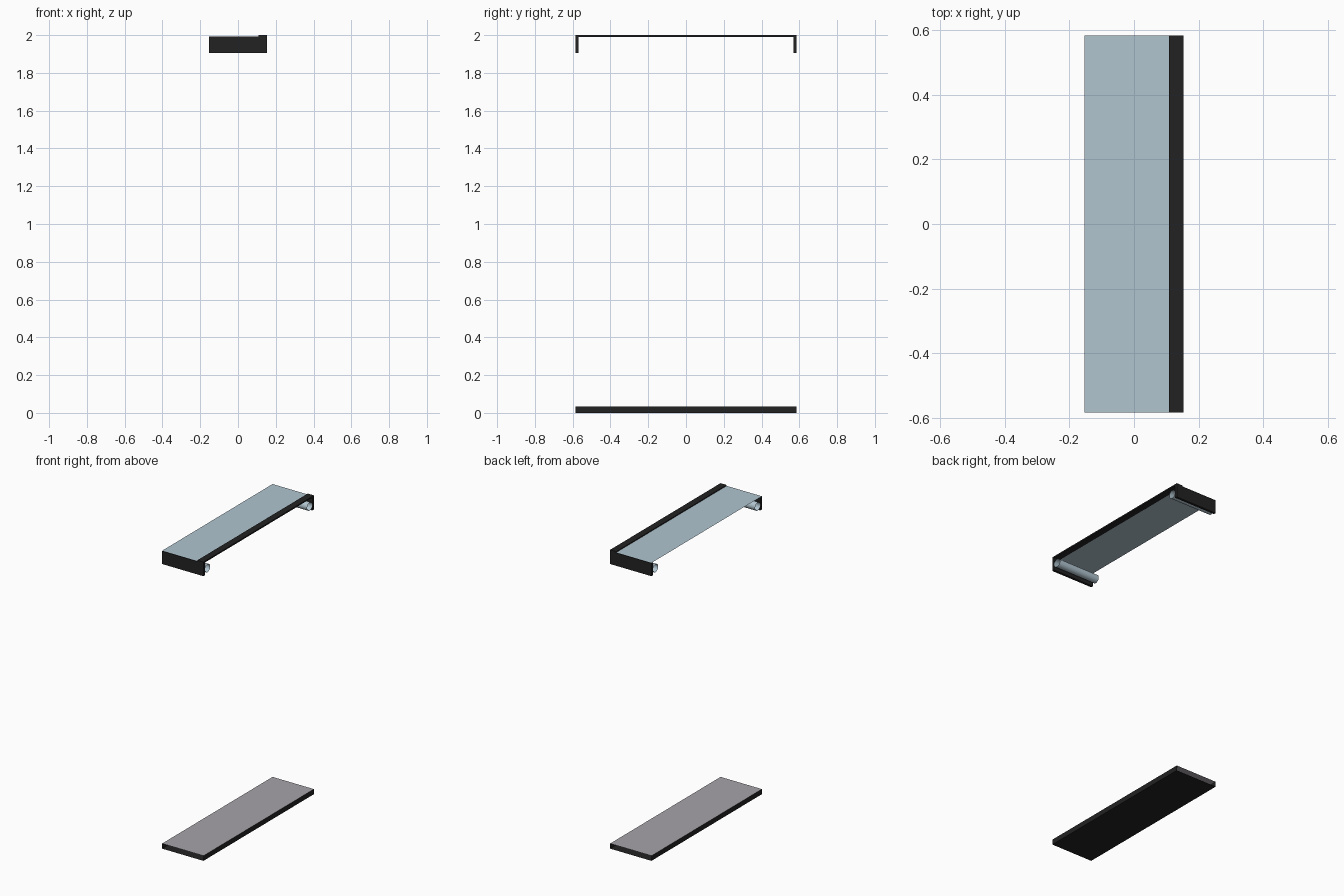
import bpy, bmesh, math

if "Cube" in bpy.data.objects:
    bpy.data.objects.remove(bpy.data.objects["Cube"])

HX, HY = 0.153, 0.584   # half width and half length


def material(name, rgb):
    m = bpy.data.materials.new(name)
    m.diffuse_color = (*rgb, 1)
    m.use_nodes = True
    m.node_tree.nodes["Principled BSDF"].inputs["Base Color"].default_value = m.diffuse_color
    return m


black = material("black", (0.016, 0.016, 0.016))
grey = material("grey", (0.39, 0.37, 0.40))
pale_blue = material("pale blue", (0.44, 0.56, 0.63))


def mesh_object(name, bm, mat):
    me = bpy.data.meshes.new(name)
    bm.to_mesh(me)
    bm.free()
    ob = bpy.data.objects.new(name, me)
    bpy.context.collection.objects.link(ob)
    me.materials.append(mat)
    return ob


def box(name, lo, hi, mat):
    bm = bmesh.new()
    bmesh.ops.create_cube(bm, size=1)
    for v in bm.verts:
        v.co = [(lo[i] + hi[i]) / 2 + v.co[i] * (hi[i] - lo[i]) for i in range(3)]
    return mesh_object(name, bm, mat)


def extrude_x(name, points, mat, closed):
    """Open-ended sheet running along x from a (y, z) profile."""
    bm = bmesh.new()
    rows = [[bm.verts.new((x, y, z)) for y, z in points] for x in (-HX, HX)]
    n = len(points)
    for i in range(n if closed else n - 1):
        j = (i + 1) % n
        bm.faces.new((rows[0][i], rows[0][j], rows[1][j], rows[1][i]))
    bmesh.ops.recalc_face_normals(bm, faces=bm.faces)
    return mesh_object(name, bm, mat)


def sheet(name, z, mat, x1=HX):
    bm = bmesh.new()
    bm.faces.new([bm.verts.new(c) for c in
                  ((-HX, -HY, z), (x1, -HY, z), (x1, HY, z), (-HX, HY, z))])
    return mesh_object(name, bm, mat)


# Base: hollow tray open at both short ends, black below and grey on top
base = box("base_tray", (-HX, -HY, 0), (HX, HY, 0.034), black)
base.data.materials.append(grey)
bm = bmesh.new()
bm.from_mesh(base.data)
bm.normal_update()
bmesh.ops.delete(bm, geom=[f for f in bm.faces if abs(f.normal.y) > 0.9],
                 context='FACES')
for f in bm.faces:
    f.material_index = 1 if f.normal.z > 0.9 else 0
bm.to_mesh(base.data)
bm.free()

# Top: thin pane with a black bar along one long edge
sheet("top_pane", 1.994, pale_blue, 0.108)
box("edge_bar", (0.108, -HY, 1.991), (HX, HY, 2.0), black)

# End plates, each with an open tube along its inner face
for side, label in ((-1, "front"), (1, "back")):
    y0, y1 = sorted((side * HY, side * (HY - 0.016)))
    box(label + "_end_plate", (-HX, y0, 1.905), (HX, y1, 1.992), black)
    n = 24
    ring = [(side * 0.54 + 0.027 * math.cos(2 * math.pi * i / n),
             1.942 + 0.027 * math.sin(2 * math.pi * i / n)) for i in range(n)]
    tube = extrude_x(label + "_tube", ring, pale_blue, True)
    for p in tube.data.polygons:
        p.use_smooth = True
